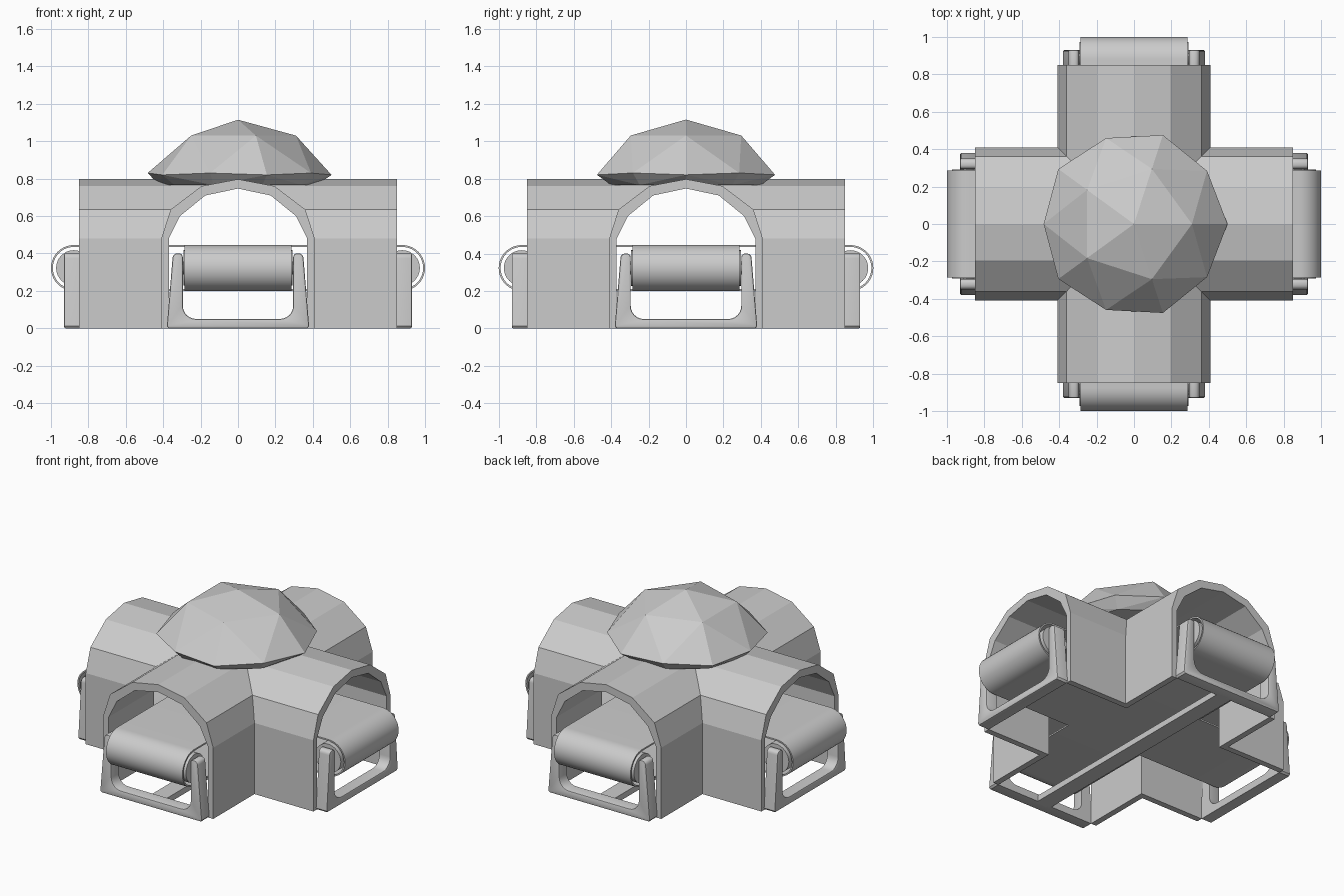
import bpy, bmesh
from math import sin, cos, pi, radians
from mathutils import Matrix, Vector

cube = bpy.data.objects.get("Cube")
if cube:
    bpy.data.objects.remove(cube, do_unlink=True)

GREY = (0.6, 0.6, 0.6, 1.0)
mat = bpy.data.materials.new("plain grey")
mat.use_nodes = True
mat.diffuse_color = GREY
mat.node_tree.nodes["Principled BSDF"].inputs["Base Color"].default_value = GREY


def make_object(name, bm, smooth=False, turn=0.0):
    bmesh.ops.remove_doubles(bm, verts=bm.verts, dist=0.0005)
    bmesh.ops.recalc_face_normals(bm, faces=bm.faces)
    bm.transform(Matrix.Rotation(turn, 4, 'Z'))
    mesh = bpy.data.meshes.new(name)
    bm.to_mesh(mesh)
    bm.free()
    mesh.materials.append(mat)
    ob = bpy.data.objects.new(name, mesh)
    bpy.context.collection.objects.link(ob)
    if smooth:
        bpy.ops.object.select_all(action='DESELECT')
        ob.select_set(True)
        bpy.context.view_layer.objects.active = ob
        bpy.ops.object.shade_smooth_by_angle(angle=radians(35))
    return ob


def mirrored(half):
    """Complete a half profile that runs from the side towards the middle."""
    return half + [(-a, z) for a, z in reversed(half)]


def arc(ca, cz, r, start, end, n):
    return [(ca + r * cos(radians(start + (end - start) * i / n)),
             cz + r * sin(radians(start + (end - start) * i / n))) for i in range(n + 1)]


# Crossed tunnel shell: four arms mitred along the diagonals
outer = mirrored([(0.41, 0), (0.41, 0.48), (0.36, 0.635), (0.195, 0.76), (0, 0.797)])
inner = mirrored([(0.37, 0), (0.37, 0.48), (0.31, 0.6), (0.175, 0.71), (0, 0.747)])
END = 0.85
bm = bmesh.new()
for k in range(4):
    rot = Matrix.Rotation(k * pi / 2, 3, 'Z')

    def row(profile, at_end):
        return [bm.verts.new(rot @ Vector((END if at_end else abs(a), a, z)))
                for a, z in profile]

    oe, oi, ie, ii = row(outer, 1), row(outer, 0), row(inner, 1), row(inner, 0)
    for p, q in ((oe, oi), (ie, ii), (oe, ie)):
        for j in range(len(p) - 1):
            if j != len(p) // 2 - 1:      # skip the doubled ridge point
                bm.faces.new((p[j], p[j + 1], q[j + 1], q[j]))
    for j in (0, -1):
        bm.faces.new((oe[j], ie[j], ii[j], oi[j]))
make_object("crossed_tunnels", bm)

# Faceted dome cap
bm = bmesh.new()
bm.verts.new((0, 0, 1.115))


def ring(n, r, z, offset=0.0):
    for i in range(n):
        a = offset + 2 * pi * i / n
        bm.verts.new((r * cos(a), r * sin(a), z))


ring(5, 0.31, 1.03)
ring(5, 0.5, 0.82)
ring(5, 0.483, 0.83, pi / 5)
ring(10, 0.42, 0.765)
bmesh.ops.convex_hull(bm, input=bm.verts)
make_object("dome_cap", bm)


def extrude_profile(points, x0, x1, bevel=0.0):
    """Extrude a (y, z) outline along x."""
    bm = bmesh.new()
    face = bm.faces.new([bm.verts.new((x0, a, z)) for a, z in points])
    new = bmesh.ops.extrude_face_region(bm, geom=[face])["geom"]
    moved = [v for v in new if isinstance(v, bmesh.types.BMVert)]
    bmesh.ops.translate(bm, verts=moved, vec=(x1 - x0, 0, 0))
    if bevel:
        rim = [e for e in bm.edges
               if all(abs(v.co.x - x1) < 1e-4 for v in e.verts)]
        bmesh.ops.bevel(bm, geom=rim, offset=bevel, segments=2,
                        profile=0.5, affect='EDGES')
    return bm


def cylinder(r, depth, loc, segments=32):
    bm = bmesh.new()
    m = Matrix.Translation(loc) @ Matrix.Rotation(pi / 2, 4, 'X')
    bmesh.ops.create_cone(bm, cap_ends=True, segments=segments, radius1=r,
                          radius2=r, depth=depth, matrix=m)
    return bm


# End frames, rollers and axles on all four arms
ROLL_X, ROLL_Z, ROLL_R = 0.8775, 0.3225, 0.1225
half = [(0.37, 0), (0.38, 0.012)] + arc(0.325, 0.375, 0.025, 0, 90, 4) \
    + arc(0.315, 0.38, 0.02, 90, 180, 4) + arc(0.225, 0.12, 0.07, 0, -90, 6)
frame_outline = mirrored(half)
for k, side in enumerate(("left", "back", "right", "front")):
    turn = k * pi / 2
    make_object(side + "_frame", extrude_profile(frame_outline, END, 0.93, 0.008), True, turn)
    make_object(side + "_roller", cylinder(0.095, 0.585, (ROLL_X, 0, ROLL_Z)), True, turn)
    make_object(side + "_axle", cylinder(0.035, 0.69, (ROLL_X, 0, ROLL_Z), 16), True, turn)


# Two thin conveyor belts looping over opposite rollers
def loop(r):
    return arc(ROLL_X, ROLL_Z, r, -90, 90, 20) + arc(-ROLL_X, ROLL_Z, r, 90, 270, 20)


for name, turn in (("cross_belt", 0), ("long_belt", pi / 2)):
    bm = bmesh.new()
    rows = [[bm.verts.new((x, y, z)) for x, z in loop(r)]
            for r, y in ((ROLL_R, -0.285), (ROLL_R, 0.285),
                         (ROLL_R - 0.01, 0.285), (ROLL_R - 0.01, -0.285))]
    n = len(rows[0])
    for a in range(4):
        p, q = rows[a], rows[(a + 1) % 4]
        for j in range(n):
            bm.faces.new((p[j], p[(j + 1) % n], q[(j + 1) % n], q[j]))
    make_object(name, bm, True, turn)

# Floor bar joining the front and back frames
bm = bmesh.new()
bmesh.ops.create_cube(bm, size=1, matrix=Matrix.Translation((0, 0, 0.02))
                      @ Matrix.Diagonal((0.11, 1.74, 0.04, 1)))
make_object("floor_bar", bm)
